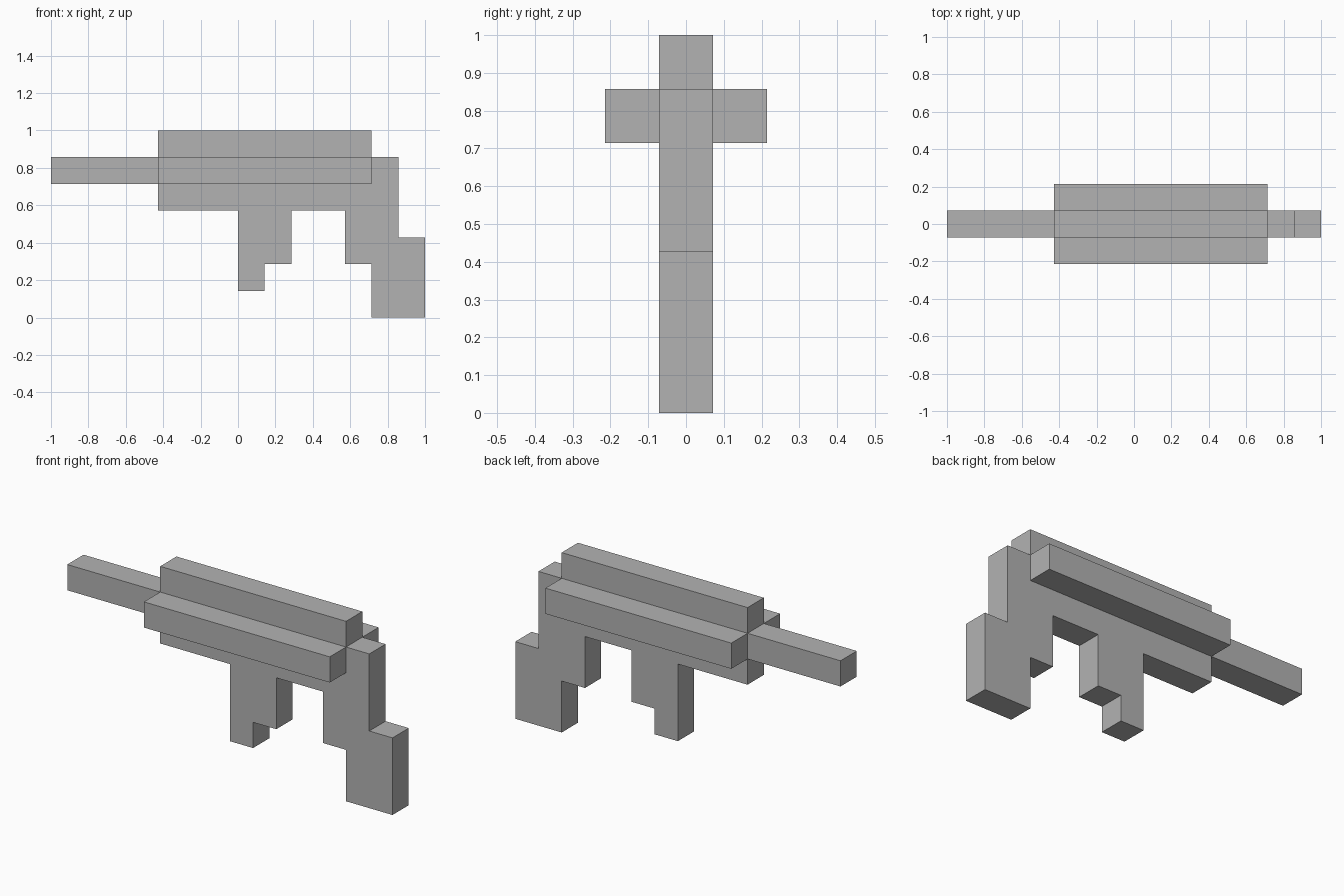
import bpy
import bmesh

U = 1 / 7  # one block

cube = bpy.data.objects.get("Cube")
if cube:
    bpy.data.objects.remove(cube, do_unlink=True)

grey = bpy.data.materials.new("plain_grey")
grey.use_nodes = True
colour = (0.45, 0.45, 0.45, 1)
grey.diffuse_color = colour
grey.node_tree.nodes["Principled BSDF"].inputs["Base Color"].default_value = colour


def extrude_outline(name, outline, y0, y1):
    """Extrude a side outline, given in blocks (x, z), from y0 to y1."""
    bm = bmesh.new()
    face = bm.faces.new([bm.verts.new((x * U, y0 * U, z * U)) for x, z in outline])
    ext = bmesh.ops.extrude_face_region(bm, geom=[face])
    moved = [g for g in ext["geom"] if isinstance(g, bmesh.types.BMVert)]
    bmesh.ops.translate(bm, verts=moved, vec=(0, (y1 - y0) * U, 0))
    bmesh.ops.recalc_face_normals(bm, faces=bm.faces)
    mesh = bpy.data.meshes.new(name)
    bm.to_mesh(mesh)
    bm.free()
    mesh.materials.append(grey)
    obj = bpy.data.objects.new(name, mesh)
    bpy.context.collection.objects.link(obj)
    return obj


# Central slab: barrel, receiver, stepped stock and stepped magazine
frame = [
    (-7, 5), (-3, 5), (-3, 4), (0, 4),          # barrel underside, receiver
    (0, 1), (1, 1), (1, 2), (2, 2), (2, 4),     # magazine
    (4, 4), (4, 2), (5, 2), (5, 0), (7, 0),     # grip and stock foot
    (7, 3), (6, 3), (6, 6), (5, 6),             # back of the stock
    (5, 7), (-3, 7), (-3, 6), (-7, 6),          # top of receiver and barrel
]
extrude_outline("frame", frame, -0.5, 0.5)

# Side rails along the receiver
rail = [(-3, 5), (5, 5), (5, 6), (-3, 6)]
for name, side in (("front_rail", -1), ("back_rail", 1)):
    extrude_outline(name, rail, side * 0.5, side * 1.5)
